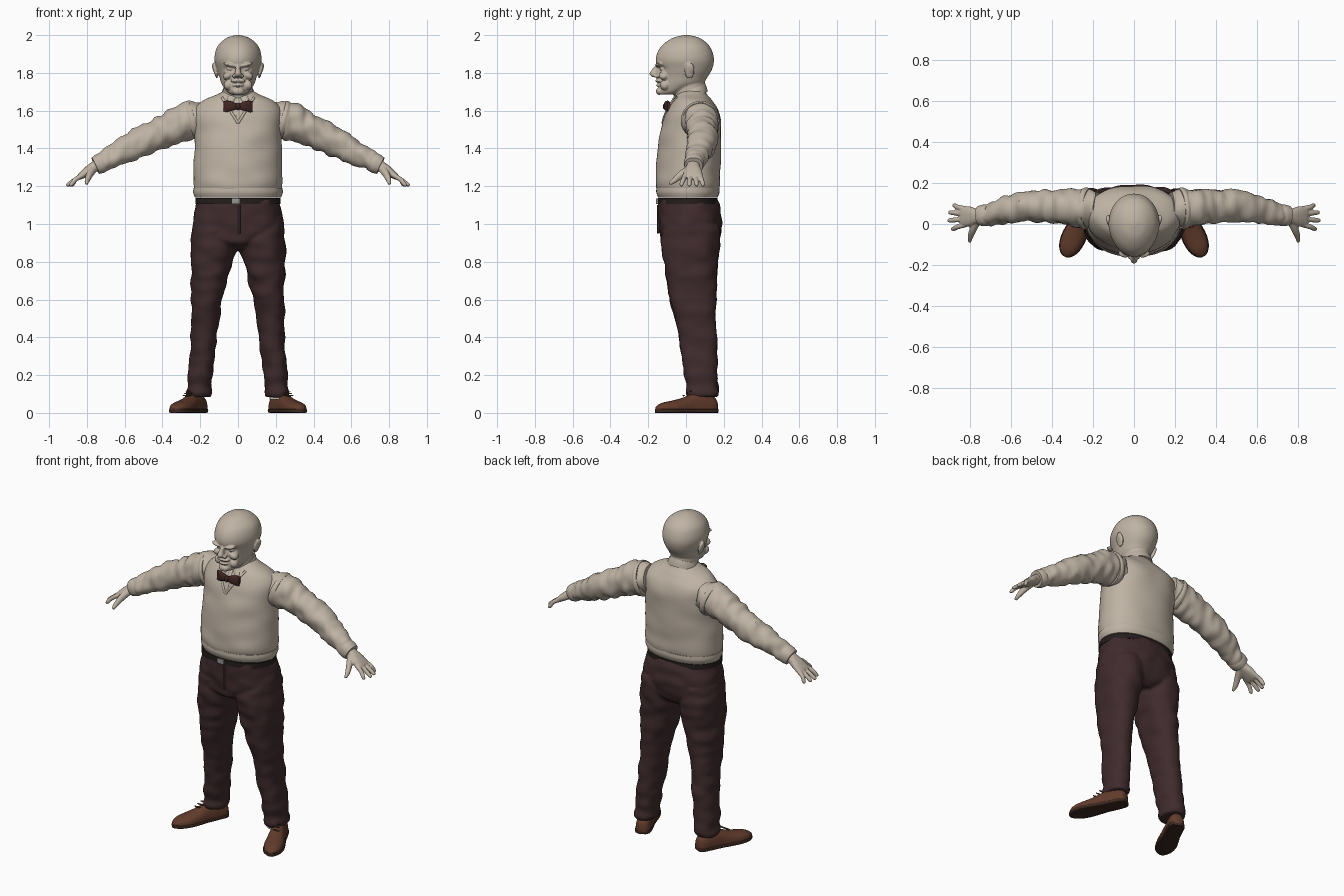
import bpy, bmesh, math
from mathutils import Vector, Matrix, noise
from mathutils.bvhtree import BVHTree

cube = bpy.data.objects.get("Cube")
if cube:
    bpy.data.objects.remove(cube)

X, Y, Z = Vector((1, 0, 0)), Vector((0, 1, 0)), Vector((0, 0, 1))
SIDES = (("left", 1), ("right", -1))


def material(name, rgb):
    m = bpy.data.materials.new(name)
    m.use_nodes = True
    m.diffuse_color = (*rgb, 1)
    shader = next(n for n in m.node_tree.nodes if n.type == "BSDF_PRINCIPLED")
    shader.inputs["Base Color"].default_value = (*rgb, 1)
    shader.inputs["Roughness"].default_value = 0.8
    return m


clay = material("warm beige", (0.52, 0.45, 0.37))
cloth = material("dark plum cloth", (0.05, 0.024, 0.026))
leather = material("brown leather", (0.12, 0.045, 0.025))
sole_mat = material("dark sole", (0.045, 0.02, 0.014))
belt_mat = material("black belt", (0.018, 0.012, 0.012))
tie_mat = material("dark red tie", (0.055, 0.02, 0.018))
metal = material("grey metal", (0.3, 0.29, 0.28))


def ring(z, rx, front, back, x=0.0):
    """Horizontal section given by half width and front and back limits."""
    return (x, (front + back) / 2, z, rx, (back - front) / 2)


def spline(pts, steps):
    out = []
    for i in range(len(pts) - 1):
        a, b, c, d = (pts[max(i - 1, 0)], pts[i], pts[i + 1], pts[min(i + 2, len(pts) - 1)])
        for s in range(steps):
            t = s / steps
            out.append([q + t / 2 * (r - p + t * (2 * p - 5 * q + 4 * r - w + t * (3 * (q - r) + w - p)))
                        for p, q, r, w in zip(a, b, c, d)])
    return out + [list(pts[-1])]


def loft(bm, pts, u=X, t=None, sx=1, power=2.0, taper=0.0, segs=32, steps=4):
    """Skin (x, y, z, radius along u, other radius) sections, smoothly joined."""
    rows = spline([(p[0] * sx, *p[1:]) for p in pts], steps)
    loops = []
    for i, row in enumerate(rows):
        before, after = rows[max(i - 1, 0)], rows[min(i + 1, len(rows) - 1)]
        axis = (t or Vector(after[:3]) - Vector(before[:3])).normalized()
        side = (u - axis * axis.dot(u)).normalized()
        up = axis.cross(side)
        loop = []
        for k in range(segs):
            c, s = math.cos(math.tau * k / segs), math.sin(math.tau * k / segs)
            c = math.copysign(abs(c) ** (2 / power), c) * (1 - taper * max(0, -s))
            s = math.copysign(abs(s) ** (2 / power), s)
            loop.append(bm.verts.new(Vector(row[:3]) + side * c * row[3] + up * s * row[4]))
        loops.append(loop)
    for a, b in zip(loops, loops[1:]):
        for k in range(segs):
            bm.faces.new((a[k - 1], a[k], b[k], b[k - 1]))
    bm.faces.new(loops[0][::-1])
    bm.faces.new(loops[-1])


def blob(bm, centre, radii, tilt=0.0):
    m = Matrix.Translation(centre) @ Matrix.Rotation(tilt, 4, "Y") @ Matrix.Diagonal((*radii, 1))
    bmesh.ops.create_uvsphere(bm, u_segments=20, v_segments=12, radius=1, matrix=m)


def folds(bm, amount, freq):
    """Soft cloth wrinkles along the normals."""
    bm.normal_update()
    for v in bm.verts:
        v.co += v.normal * amount * noise.noise(Vector(a * f for a, f in zip(v.co, freq)))


def finish(bm, name, mat, voxel=0.0, smooth=3):
    bmesh.ops.recalc_face_normals(bm, faces=bm.faces[:])
    for f in bm.faces:
        f.smooth = True
    for e in bm.edges:
        e.smooth = len(e.link_faces) == 2 and e.calc_face_angle(0) < 0.7
    me = bpy.data.meshes.new(name)
    bm.to_mesh(me)
    bm.free()
    me.materials.append(mat)
    ob = bpy.data.objects.new(name, me)
    bpy.context.collection.objects.link(ob)
    if voxel:
        r = ob.modifiers.new("merge", "REMESH")
        r.mode, r.voxel_size, r.use_smooth_shade = "VOXEL", voxel, True
        s = ob.modifiers.new("soften", "SMOOTH")
        s.factor, s.iterations = 0.5, smooth
    return ob


def part(name, mat, pts, fold=None, **kw):
    bm = bmesh.new()
    loft(bm, pts, **kw)
    if fold:
        folds(bm, *fold)
    return finish(bm, name, mat)


# Sweater body, kept as a tree for laying trim on it
bm = bmesh.new()
loft(bm, [ring(1.15, .225, -.145, .165), ring(1.21, .238, -.16, .18), ring(1.3, .234, -.157, .18),
          ring(1.45, .23, -.143, .187), ring(1.55, .236, -.12, .186), ring(1.61, .228, -.095, .17),
          ring(1.655, .185, -.07, .135), ring(1.685, .115, -.055, .11), ring(1.71, .07, -.045, .1)],
     t=Z, power=2.25, taper=.12, segs=64, steps=6)
folds(bm, .007, (7, 7, 11))
body_tree = BVHTree.FromBMesh(bm)
finish(bm, "sweater_body", clay)


def chest(x, z, out=0.0):
    hit = body_tree.ray_cast(Vector((x, -1, z)), Y)[0]
    return (x, (hit.y if hit else -.06) - out, z)


part("sweater_hem", clay, [ring(1.14, .228, -.147, .167), ring(1.165, .237, -.157, .177),
                           ring(1.19, .236, -.157, .177)], t=Z, power=2.25, taper=.1, segs=64)
part("shirt_collar", clay, [(0, .026, 1.665, .094, .096), (0, .026, 1.69, .088, .09),
                            (0, .024, 1.712, .08, .084)], t=Vector((0, -.4, 1)), segs=48)

# V-neck edging, collar points and shirt placket
bm = bmesh.new()
for _, sx in SIDES:
    path = [(.085 * k, 1.535 + .135 * k) for k in (0, .25, .5, .75, 1)]
    loft(bm, [(*chest(x * sx, z), .007, .006) for x, z in path], u=X, segs=10)
    loft(bm, [(*chest(x * sx, z, .002), w, .006) for x, z, w in
              ((.03, 1.675, .02), (.045, 1.645, .016), (.055, 1.62, .003))], u=X, segs=12)
loft(bm, [(*chest(0, z), .011, .004) for z in (1.545, 1.58, 1.62, 1.66)], u=X, segs=10)
finish(bm, "neckline_trim", clay)

# Bow tie
bm = bmesh.new()
_, ty, tz = chest(0, 1.622, .013)
for _, sx in SIDES:
    loft(bm, [(0, ty, tz, .009, .013), (.025, ty - .002, tz + .002, .013, .022),
              (.055, ty + .004, tz + .001, .012, .03), (.077, ty + .012, tz - .004, .008, .032)],
         u=Y, t=X * sx, sx=sx, power=2.6, segs=20)
blob(bm, (0, ty - .006, tz), (.014, .014, .018))
finish(bm, "bow_tie", tie_mat)

# Sleeves, armhole edging, cuffs and hands
for label, sx in SIDES:
    part(label + "_sleeve", clay,
         [(.18, .075, 1.565, .085, .085), (.27, .077, 1.545, .092, .1), (.34, .083, 1.515, .086, .09),
          (.42, .088, 1.48, .08, .083), (.52, .086, 1.432, .075, .078), (.62, .066, 1.378, .065, .066),
          (.69, .048, 1.342, .054, .054), (.735, .041, 1.318, .046, .046)],
         fold=(.014, (26, 9, 14)), u=Y, sx=sx, segs=40, steps=6)
    part(label + "_armhole_trim", clay,
         [(.222, .075, 1.555, .098, .1), (.238, .076, 1.55, .103, .105), (.254, .077, 1.546, .097, .1)],
         u=Y, sx=sx, segs=40)
    part(label + "_cuff", clay, [(.705, .044, 1.333, .05, .05), (.73, .042, 1.32, .053, .053),
                                 (.755, .04, 1.308, .048, .047)], u=Y, sx=sx, power=2.2)
    bm = bmesh.new()
    loft(bm, [(.73, .04, 1.318, .034, .032), (.765, .038, 1.3, .036, .028), (.8, .037, 1.277, .048, .024),
              (.835, .037, 1.252, .05, .017), (.845, .037, 1.246, .044, .012)], u=Y, sx=sx, power=2.4)
    for base, tip, reach in ((-.003, -.024, .892), (.024, .018, .908), (.05, .056, .905), (.074, .09, .885)):
        loft(bm, [(.82, base, 1.26, .013, .013), (.86, (base + tip) / 2, 1.236, .0125, .0125),
                  (reach - .01, tip, 1.21, .011, .011), (reach, tip, 1.202, .006, .006)],
             u=Y, sx=sx, segs=14)
    loft(bm, [(.765, .02, 1.292, .022, .022), (.785, -.025, 1.262, .02, .018),
              (.798, -.06, 1.232, .015, .014), (.802, -.088, 1.212, .008, .008)], u=Z, sx=sx, segs=14)
    finish(bm, label + "_hand", clay, voxel=.0045, smooth=2)

# Trousers: hips and both legs merged
bm = bmesh.new()
loft(bm, [ring(.86, .08, -.06, .12), ring(.9, .2, -.125, .172), ring(.95, .246, -.138, .186),
          ring(1.02, .24, -.145, .19), ring(1.08, .228, -.146, .178), ring(1.13, .22, -.143, .16)],
     t=Z, power=2.3, segs=56, steps=5)
for _, sx in SIDES:
    loft(bm, [ring(.99, .11, -.12, .17, .125), ring(.88, .12, -.13, .18, .131), ring(.75, .104, -.112, .168, .146),
              ring(.6, .082, -.085, .16, .164), ring(.5, .075, -.055, .157, .173),
              ring(.3, .066, -.022, .166, .191), ring(.15, .064, -.002, .17, .203),
              ring(.11, .068, 0, .172, .206), ring(.085, .064, .012, .165, .207)],
         t=Z, sx=sx, power=2.2, segs=40, steps=8)
folds(bm, .012, (10, 10, 17))
finish(bm, "trousers", cloth, voxel=.0085)

# Fly seam, belt and buckle
part("fly_seam", cloth, [(.006, -.147, z, .006, .006) for z in (.95, 1.02, 1.1)], t=Z, segs=10)
part("belt", belt_mat, [ring(1.105, .225, -.149, .168), ring(1.137, .224, -.148, .166)],
     t=Z, power=2.3, segs=64, steps=2)
part("belt_buckle", metal, [(-.035, -.15, 1.12, .007, .015), (.01, -.152, 1.12, .007, .015)],
     u=Y, t=X, power=6, segs=24)

# Shoes, turned outwards
along = Vector((.42, -.907, 0))
across = Vector((.907, .42, 0))
for label, sx in SIDES:
    t, u = Vector((along.x * sx, along.y, 0)), Vector((across.x, across.y * sx, 0))
    outline = [(0, .024, .065), (.02, .041, .088), (.08, .045, .108), (.14, .046, .1), (.2, .053, .078),
               (.26, .056, .064), (.31, .046, .054), (.34, .026, .04), (.352, .008, .028)]
    spots = [(.19 + along.x * s, .16 + along.y * s, w, h) for s, w, h in outline]
    bm = bmesh.new()
    loft(bm, [(x, y, .022, w, h - .022) for x, y, w, h in spots], u=u, t=t, sx=sx, power=2.3)
    for v in bm.verts:
        v.co.z = max(v.co.z, .014)
    for s in (.15, .17, .19):
        blob(bm, ((.19 + along.x * s) * sx, .16 + along.y * s, .19 - .57 * s + .01), (.024, .006, .004))
    finish(bm, label + "_shoe", leather)
    part(label + "_sole", sole_mat, [(x, y, .011, w + .004, .011) for x, y, w, h in spots],
         u=u, t=t, sx=sx, power=5)
    part(label + "_sock", clay, [ring(.07, .046, .015, .125, .213), ring(.13, .045, .03, .13, .208)], t=Z)

# Head with pressed-in eye sockets
bm = bmesh.new()
loft(bm, [ring(1.685, .035, -.142, -.05), ring(1.7, .058, -.148, 0), ring(1.74, .086, -.143, .085),
          ring(1.78, .099, -.142, .115), ring(1.82, .112, -.149, .138), ring(1.865, .124, -.16, .148),
          ring(1.91, .12, -.15, .14), ring(1.95, .102, -.122, .118), ring(1.985, .06, -.07, .072),
          ring(2.0, .012, -.01, .016)], t=Z, power=2.1, taper=.14, segs=64, steps=8)
for v in bm.verts:
    for sx in (1, -1):
        gap = v.co - Vector((.042 * sx, -.13, 1.822))
        v.co.y += .022 * math.exp(-(gap.x / .024) ** 2 - (gap.z / .014) ** 2 - (gap.y / .05) ** 2)
# Neck and nose
loft(bm, [ring(1.64, .09, -.055, .115), ring(1.69, .079, -.065, .105), ring(1.75, .076, -.07, .1),
          ring(1.8, .07, -.06, .09)], t=Z)
loft(bm, [(0, -.148, 1.843, .012, .012), (0, -.16, 1.82, .012, .018), (0, -.17, 1.795, .018, .024),
          (0, -.163, 1.778, .016, .016)], t=Z, segs=20)
# Lips and chin
blob(bm, (0, -.143, 1.759), (.04, .02, .011))
blob(bm, (0, -.141, 1.734), (.03, .018, .008))
blob(bm, (0, -.142, 1.703), (.032, .017, .02))
# Brows, eyes, cheeks, nostrils, jowls and ears
for _, sx in SIDES:
    blob(bm, (.042 * sx, -.142, 1.842), (.036, .022, .010), -.22 * sx)
    blob(bm, (.041 * sx, -.122, 1.821), (.017, .016, .012))
    blob(bm, (.054 * sx, -.118, 1.786), (.028, .026, .02), .5 * sx)
    blob(bm, (.02 * sx, -.157, 1.784), (.010, .015, .010))
    blob(bm, (.052 * sx, -.112, 1.735), (.024, .026, .026))
    blob(bm, (.12 * sx, .018, 1.812), (.009, .027, .044), .22 * sx)
    blob(bm, (.126 * sx, .026, 1.822), (.009, .018, .03), .25 * sx)
finish(bm, "head", clay, voxel=.0045, smooth=2)
